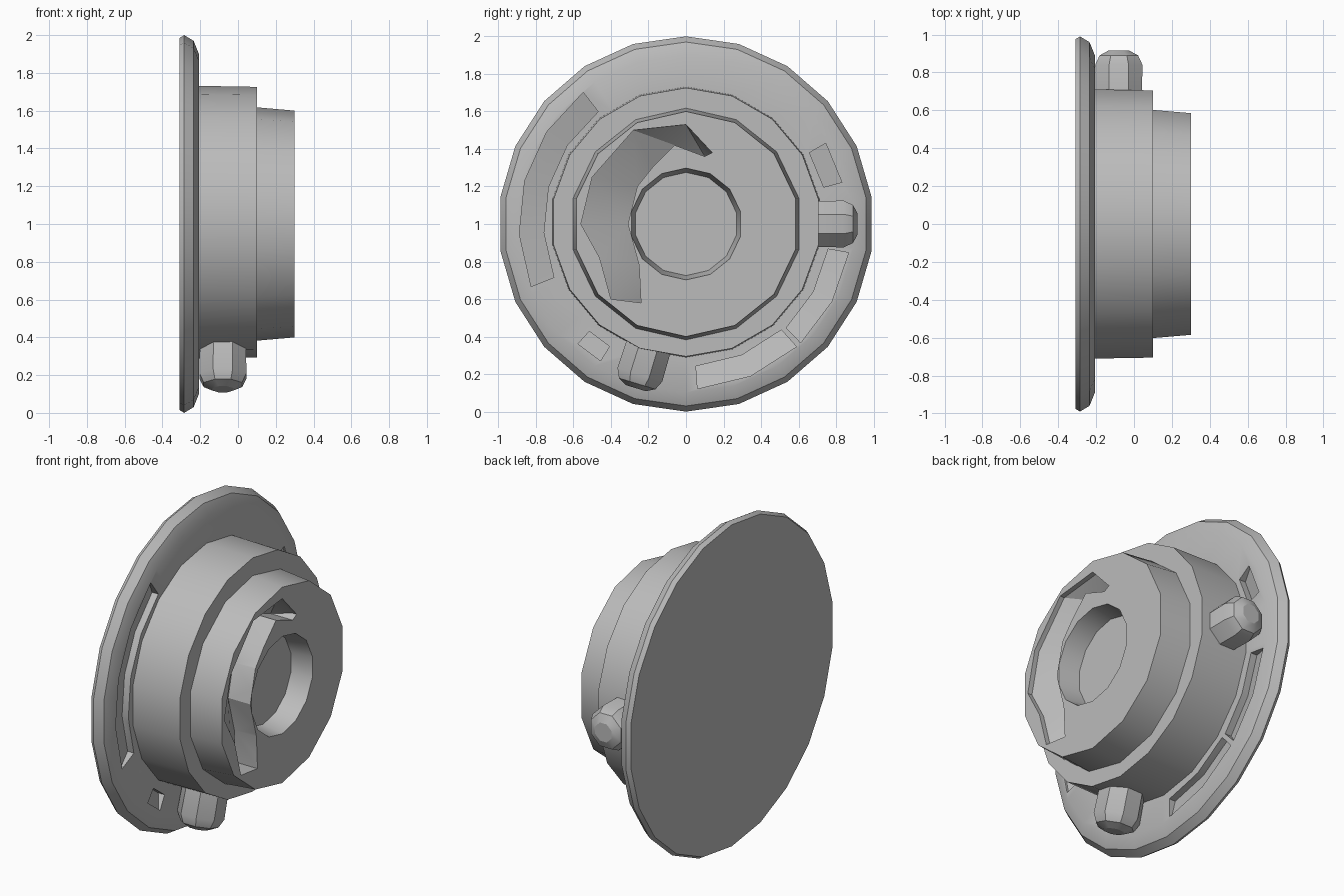
import bpy, bmesh, math
from mathutils import Matrix, Vector

cube = bpy.data.objects.get("Cube")
if cube:
    bpy.data.objects.remove(cube, do_unlink=True)

grey = bpy.data.materials.new("plain grey")
grey.use_nodes = True
colour = (0.5, 0.5, 0.5, 1)
grey.diffuse_color = colour
grey.node_tree.nodes["Principled BSDF"].inputs["Base Color"].default_value = colour


def finish(bm, name):
    bmesh.ops.recalc_face_normals(bm, faces=bm.faces)
    mesh = bpy.data.meshes.new(name)
    bm.to_mesh(mesh)
    bm.free()
    mesh.materials.append(grey)
    obj = bpy.data.objects.new(name, mesh)
    bpy.context.collection.objects.link(obj)
    return obj


def polar(radius, degrees):
    a = math.radians(degrees)
    return radius * math.cos(a), 1 + radius * math.sin(a)


def turned(name, profile, sides, phase=0, matrix=None):
    """Closed solid turned about the x axis; profile is (x, radius) pairs."""
    bm = bmesh.new()
    rings = [[bm.verts.new((x, *polar(r, phase + 360 * i / sides)))
              for i in range(sides)] for x, r in profile]
    for a, b in zip(rings, rings[1:]):
        for i in range(sides):
            j = (i + 1) % sides
            bm.faces.new((a[i], a[j], b[j], b[i]))
    bm.faces.new(rings[0])
    bm.faces.new(rings[-1])
    if matrix:
        bm.transform(matrix)
    return finish(bm, name)


def cut(target, outer, inner, floor_out, floor_in, top):
    """Cut a sloping-floored groove between two (y, z) rails."""
    bm = bmesh.new()
    rows = [[bm.verts.new((x, *p)) for x, p in
             ((floor_out, o), (floor_in, i), (top, i), (top, o))]
            for o, i in zip(outer, inner)]
    for a, b in zip(rows, rows[1:]):
        for k in range(4):
            m = (k + 1) % 4
            bm.faces.new((a[k], a[m], b[m], b[k]))
    bm.faces.new(rows[0])
    bm.faces.new(rows[-1])
    bmesh.ops.triangulate(bm, faces=bm.faces)
    cutter = finish(bm, "groove_cutter")
    cutter.hide_render = True
    mod = target.modifiers.new("groove", "BOOLEAN")
    mod.operation = "DIFFERENCE"
    mod.solver = "EXACT"
    mod.object = cutter
    bpy.context.view_layer.objects.active = target
    bpy.ops.object.modifier_apply(modifier=mod.name)
    bpy.data.objects.remove(cutter, do_unlink=True)


def arc(radius, start, end, steps):
    return [polar(radius, start + (end - start) * i / steps) for i in range(steps + 1)]


# Wide round flange with a rounded rim
flange = turned("flange", [(-0.31, 0.985), (-0.285, 1.0), (-0.235, 0.97),
                           (-0.207, 0.9), (-0.215, 0.7)], 22, 90)

# Worn grooves around the flange: start, end, inner and outer radius, steps
for start, end, r_in, r_out, steps in ((128, 202, 0.76, 0.89, 4),
                                       (274, 312, 0.76, 0.88, 2),
                                       (314, 350, 0.77, 0.88, 2),
                                       (15, 30, 0.76, 0.86, 1),
                                       (228, 238, 0.77, 0.86, 1)):
    cut(flange, arc(r_out, start, end, steps), arc(r_in, start, end, steps),
        -0.22, -0.255, -0.15)

# Main drum
body = turned("drum", [(-0.25, 0.722), (0.1, 0.716)], 18, 90,
              Matrix.Translation((0, 0, 0.01)))

# Raised front ring with a shallow central well
ring = turned("front_ring", [(0.05, 0.622), (0.3, 0.6), (0.3, 0.298),
                             (0.17, 0.275)], 14, 90)

# Crescent groove beside the well
cut(ring,
    [(-0.4, 0.6), (-0.46, 0.82), (-0.56, 1.0), (-0.5, 1.25), (-0.28, 1.5),
     (0, 1.53), (0.14, 1.38)],
    [(-0.24, 0.58), (-0.25, 0.78), (-0.31, 1.0), (-0.26, 1.2), (-0.18, 1.3),
     (-0.06, 1.42), (0.1, 1.36)],
    0.27, 0.15, 0.4)

# Two domed studs standing radially from the drum
knob = [(0.6, 0.13), (0.84, 0.135), (0.89, 0.11), (0.915, 0.06)]
for name, angle in (("side_stud", 0), ("lower_stud", 253)):
    direction = Vector((0, math.cos(math.radians(angle)), math.sin(math.radians(angle))))
    turn = direction.to_track_quat("X", "Z").to_matrix().to_4x4()
    place = Matrix.Translation((-0.08, 0, 1)) @ turn @ Matrix.Translation((0, 0, -1))
    turned(name, knob, 8, 22.5, place)

# Smooth shading with crisp corners
bpy.ops.object.select_all(action="DESELECT")
for obj in bpy.context.collection.objects:
    if obj.type == "MESH" and grey.name in obj.data.materials:
        obj.select_set(True)
        bpy.context.view_layer.objects.active = obj
bpy.ops.object.shade_smooth_by_angle(angle=math.radians(28))
